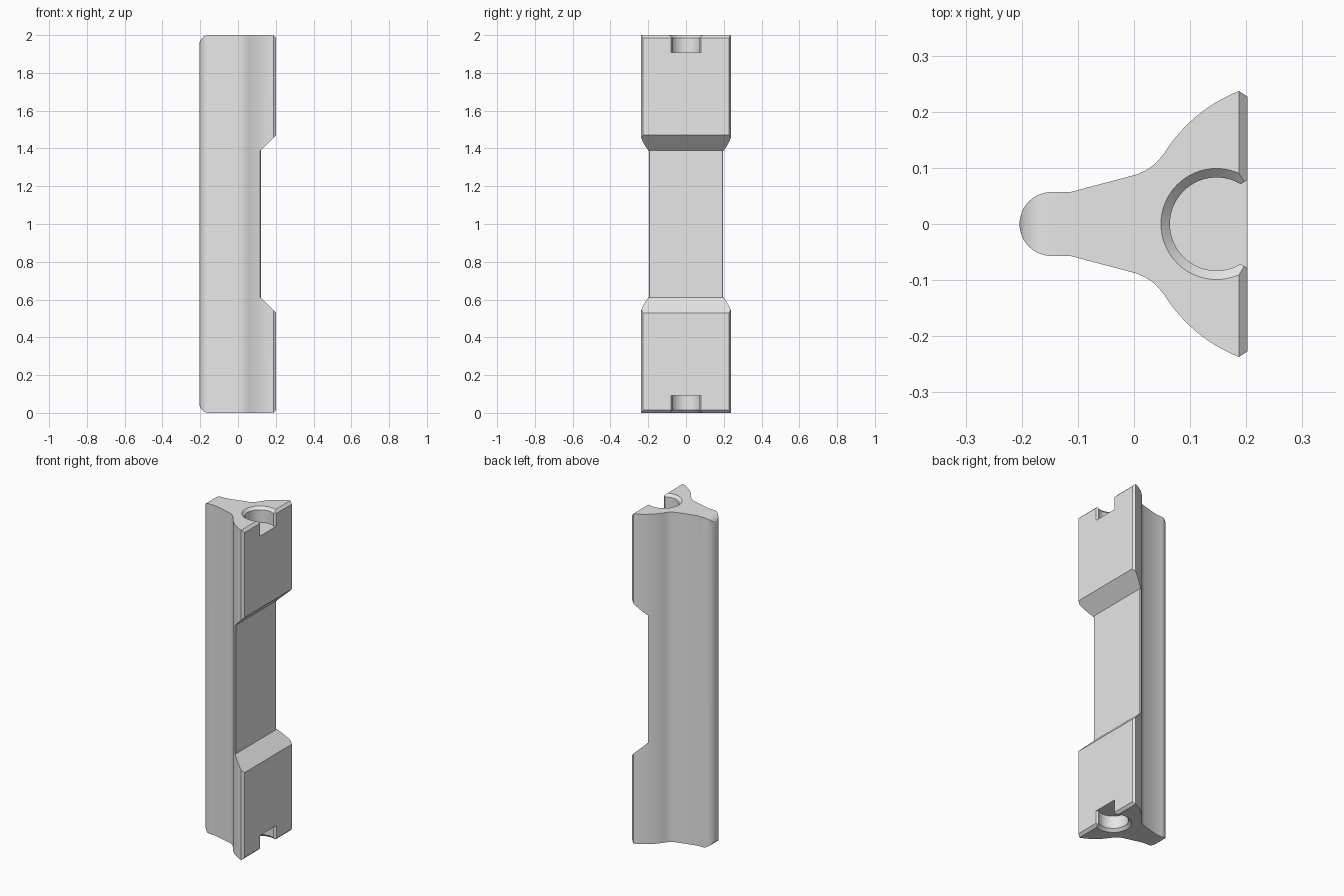
import bpy, bmesh, math
from mathutils import Vector

if "Cube" in bpy.data.objects:
    bpy.data.objects.remove(bpy.data.objects["Cube"])

grey = bpy.data.materials.new("plain grey")
grey.diffuse_color = (0.8, 0.8, 0.8, 1)
grey.use_nodes = True
grey.node_tree.nodes["Principled BSDF"].inputs["Base Color"].default_value = grey.diffuse_color


def arc(cx, cy, r, a0, a1, n):
    """Points on a circle, angles in degrees."""
    return [(cx + r * math.cos(math.radians(a0 + (a1 - a0) * i / n)),
             cy + r * math.sin(math.radians(a0 + (a1 - a0) * i / n))) for i in range(n + 1)]


def arc_through(p, q, s, n):
    """Circular arc from p through q to s."""
    (ax, ay), (bx, by), (cx, cy) = p, q, s
    d = 2 * (ax * (by - cy) + bx * (cy - ay) + cx * (ay - by))
    a2, b2, c2 = ax * ax + ay * ay, bx * bx + by * by, cx * cx + cy * cy
    ux = (a2 * (by - cy) + b2 * (cy - ay) + c2 * (ay - by)) / d
    uy = (a2 * (cx - bx) + b2 * (ax - cx) + c2 * (bx - ax)) / d
    a0 = math.degrees(math.atan2(ay - uy, ax - ux))
    a1 = math.degrees(math.atan2(cy - uy, cx - ux))
    sweep = (a1 - a0 + 180) % 360 - 180
    return arc(ux, uy, math.hypot(ax - ux, ay - uy), a0, a0 + sweep, n)


def prism(name, pts, vec):
    """Extrude a closed 3D outline along vec."""
    bm = bmesh.new()
    face = bm.faces.new([bm.verts.new(p) for p in pts])
    new = bmesh.ops.extrude_face_region(bm, geom=[face])["geom"]
    bmesh.ops.translate(bm, vec=Vector(vec),
                        verts=[v for v in new if isinstance(v, bmesh.types.BMVert)])
    bmesh.ops.recalc_face_normals(bm, faces=bm.faces)
    return make(name, bm)


def make(name, bm):
    me = bpy.data.meshes.new(name)
    bm.to_mesh(me)
    bm.free()
    me.materials.append(grey)
    ob = bpy.data.objects.new(name, me)
    bpy.context.collection.objects.link(ob)
    return ob


def lathe(name, rings, cx, n=64):
    """Closed solid of revolution about a vertical axis at x = cx."""
    bm = bmesh.new()
    loops = [[bm.verts.new((x, y, z)) for x, y in arc(cx, 0, r, 0, 360, n)[:-1]]
             for r, z in rings]
    for a, b in zip(loops, loops[1:]):
        for i in range(n):
            bm.faces.new((a[i], a[(i + 1) % n], b[(i + 1) % n], b[i]))
    bm.faces.new(loops[0])
    bm.faces.new(loops[-1])
    bmesh.ops.recalc_face_normals(bm, faces=bm.faces)
    return make(name, bm)


def cut(body, tool, op):
    tool.hide_render = True
    m = body.modifiers.new("cut", 'BOOLEAN')
    m.operation, m.object, m.solver = op, tool, 'EXACT'
    bpy.context.view_layer.objects.active = body
    bpy.ops.object.modifier_apply(modifier=m.name)
    bpy.data.objects.remove(tool)


# Body cross-section: round nose, tapering web, flared back
half = arc(-0.147, 0, 0.057, 180, 90, 12) + [(-0.113, 0.057)]
half += arc_through((0, 0.087), (0.0313, 0.1024), (0.055, 0.128), 8)
half += arc_through((0.055, 0.128), (0.11, 0.191), (0.187, 0.237), 10)[1:]
half += [(0.202, 0.227)]
outline = half + [(x, -y) for x, y in reversed(half[1:])]
body = prism("rail_body", [(x, y, -0.1) for x, y in outline], (0, 0, 2.2))

# Side outline: rounded nose ends, chamfered back corners, shallow waist
lower = [(0.113, 1.0), (0.121, 1.0)][1:] + [(0.121, 0.61), (0.202, 0.53), (0.202, 0.015), (0.187, 0)]
lower += [(x, z) for x, z in arc(-0.153, 0.052, 0.052, 270, 180, 10)]
side = lower[1:] + [(x, 2 - z) for x, z in reversed(lower[1:])]
cut(body, prism("side_outline", [(x, -0.4, z) for x, z in side], (0, 0.8, 0)), 'INTERSECT')

# Small chamfers along the waist edges
for s in (1, -1):
    tri = [(0.111, s * 0.202), (0.123, s * 0.190), (0.123, s * 0.203)]
    cut(body, prism("waist_chamfer", [(x, y, 0.612) for x, y in tri], (0, 0, 0.776)), 'DIFFERENCE')

# Round pockets in both ends, with chamfered rims and an open back
for end in (0, 1):
    def z(d):
        return 2 - d if end else d
    cut(body, lathe("pocket", [(0.083, z(0.092)), (0.083, z(0.016)),
                               (0.099, z(0)), (0.119, z(-0.02))], 0.147), 'DIFFERENCE')
    mouth = [(0.17, -0.071), (0.19, -0.071), (0.21, -0.083),
             (0.21, 0.083), (0.19, 0.071), (0.17, 0.071)]
    cut(body, prism("pocket_mouth", [(x, y, z(0.092)) for x, y in mouth],
                    (0, 0, z(-0.05) - z(0.092))), 'DIFFERENCE')

# Smooth curves, sharp edges
bpy.ops.object.select_all(action='DESELECT')
body.select_set(True)
bpy.context.view_layer.objects.active = body
bpy.ops.object.shade_smooth_by_angle(angle=math.radians(25))
